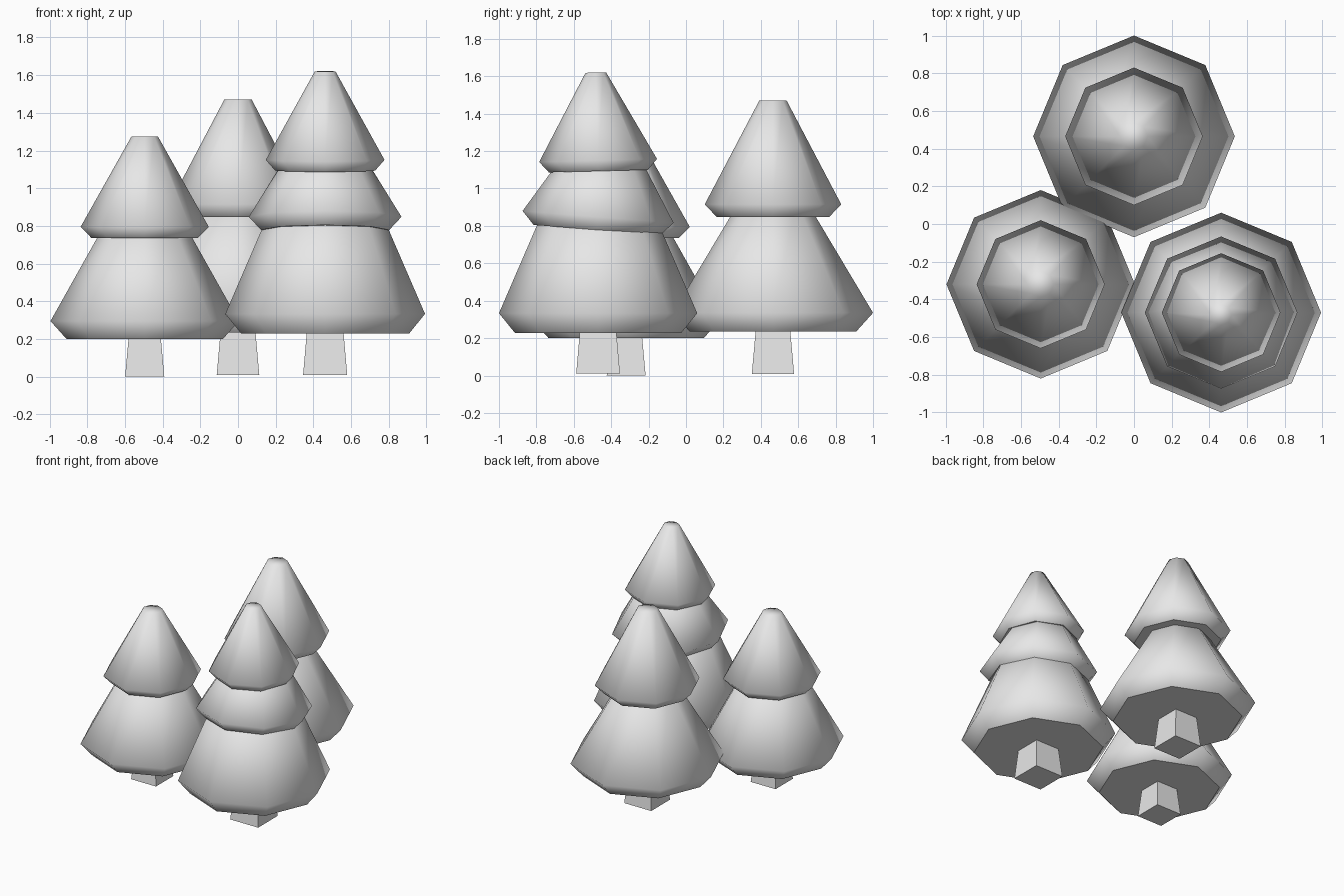
import bpy
import bmesh
from math import cos, sin, radians, tau

cube = bpy.data.objects.get("Cube")
if cube:
    bpy.data.objects.remove(cube, do_unlink=True)

grey = bpy.data.materials.new("plain_grey")
grey.use_nodes = True
grey.diffuse_color = (0.8, 0.8, 0.8, 1)
grey.node_tree.nodes["Principled BSDF"].inputs["Base Color"].default_value = (0.8, 0.8, 0.8, 1)


def stack(name, profile, sides, turn=0.0, smooth=False):
    """Closed solid of polygon rings, profile = (radius, height) from bottom to top."""
    bm = bmesh.new()
    rings = []
    for r, z in profile:
        rings.append([bm.verts.new((r * cos(turn + tau * i / sides),
                                    r * sin(turn + tau * i / sides), z))
                      for i in range(sides)])
    for low, high in zip(rings, rings[1:]):
        for i in range(sides):
            j = (i + 1) % sides
            bm.faces.new((low[i], low[j], high[j], high[i]))
    base = bm.faces.new(rings[0][::-1])
    bm.faces.new(rings[-1])
    for f in bm.faces:
        f.smooth = smooth
    # crisp edge around the underside
    for e in base.edges:
        e.smooth = False
    base.smooth = False
    mesh = bpy.data.meshes.new(name)
    bm.to_mesh(mesh)
    bm.free()
    mesh.materials.append(grey)
    obj = bpy.data.objects.new(name, mesh)
    bpy.context.collection.objects.link(obj)
    return obj


def trunk(name, x, y, z, low, high, top):
    # square trunk, half widths become corner radii
    obj = stack(name, [(low * 2 ** 0.5, z), (high * 2 ** 0.5, top)], 4, tau / 8)
    obj.location = (x, y, 0)


def tier(name, x, y, base, rim, top, tilt=0.0):
    # octagonal skirt with an undercut rim, pivoting at rim height
    profile = [(r, z - rim[1]) for r, z in (base, rim, top)]
    obj = stack(name, profile, 8, 0.0, True)
    obj.location = (x, y, rim[1])
    obj.rotation_euler.x = radians(tilt)


# small tree
x, y = -0.495, -0.32
trunk("small_tree_trunk", x, y, 0.0, 0.104, 0.085, 0.21)
tier("small_tree_lower_tier", x, y, (0.415, 0.2), (0.5, 0.295), (0.2, 0.83))
tier("small_tree_upper_tier", x, y, (0.282, 0.735), (0.34, 0.795), (0.07, 1.275))

# medium tree
x, y = 0.0, 0.465
trunk("medium_tree_trunk", x, y, 0.008, 0.113, 0.092, 0.245)
tier("medium_tree_lower_tier", x, y, (0.445, 0.235), (0.535, 0.335), (0.18, 0.93))
tier("medium_tree_upper_tier", x, y, (0.3, 0.847), (0.365, 0.915), (0.073, 1.47))

# tall tree, upper tiers slightly tilted
x, y = 0.4625, -0.47
trunk("tall_tree_trunk", x, y, 0.01, 0.117, 0.097, 0.24)
tier("tall_tree_lower_tier", x, y, (0.445, 0.228), (0.53, 0.333), (0.285, 0.9))
tier("tall_tree_middle_tier", x, y, (0.34, 0.778), (0.405, 0.848), (0.2, 1.18), -4.5)
tier("tall_tree_upper_tier", x, y, (0.265, 1.093), (0.315, 1.15), (0.055, 1.62), 1.5)
